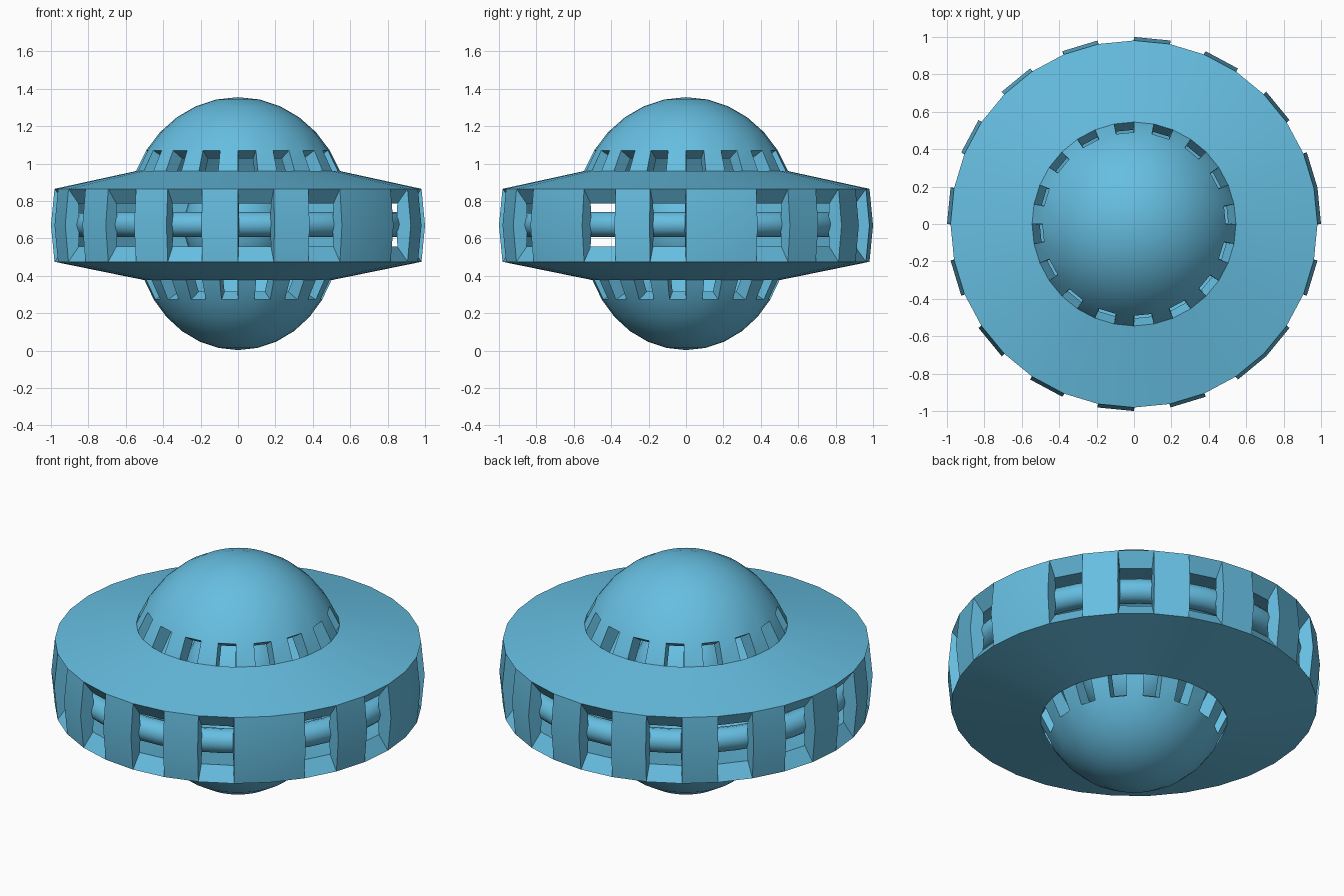
import bpy, bmesh, math

if "Cube" in bpy.data.objects:
    bpy.data.objects.remove(bpy.data.objects["Cube"])

SEG = 32
blue = bpy.data.materials.new("sky_blue")
blue.diffuse_color = (0.133, 0.515, 0.753, 1)
blue.use_nodes = True
blue.node_tree.nodes["Principled BSDF"].inputs["Base Color"].default_value = blue.diffuse_color


def finish(obj, name, angle):
    obj.name = name
    obj.data.materials.append(blue)
    bpy.ops.object.select_all(action='DESELECT')
    obj.select_set(True)
    bpy.context.view_layer.objects.active = obj
    bpy.ops.object.shade_smooth_by_angle(angle=math.radians(angle))


# Hull profile, bottom to top: lower dome, rim, upper dome (radius, height)
lats = [math.radians(22.5 + 11.25 * i) for i in range(6)]
s0 = math.sin(lats[0])


def dome(radius, z_base, z_tip):
    return [(radius * math.cos(a) / math.cos(lats[0]),
             z_base + (z_tip - z_base) * (math.sin(a) - s0) / (1 - s0)) for a in lats]


lower = dome(0.50, 0.377, 0.003)[::-1]
upper = dome(0.545, 0.96, 1.355)
rim = [(0.981, 0.475), (1.0, 0.67), (0.981, 0.865)]
profile = lower + rim + upper

# Openings: odd sectors in the lower dome, even in the upper, rim partly closed on the right
rim_open = {0, 2, 5, 7, 10, 12, 14} | set(range(16, 32, 2))
openings = {4: set(range(1, SEG, 2)), 6: rim_open, 7: rim_open, 9: set(range(0, SEG, 2))}

# Hull shell
bm = bmesh.new()
rows = []
for r, z in profile:
    rows.append([bm.verts.new((r * math.sin(2 * math.pi * k / SEG),
                               -r * math.cos(2 * math.pi * k / SEG), z)) for k in range(SEG)])
tip_low = bm.verts.new((0, 0, 0.003))
tip_high = bm.verts.new((0, 0, 1.355))
for i in range(len(rows) - 1):
    for k in range(SEG):
        if k in openings.get(i, ()):
            continue
        n = (k + 1) % SEG
        bm.faces.new((rows[i][k], rows[i][n], rows[i + 1][n], rows[i + 1][k]))
for k in range(SEG):
    n = (k + 1) % SEG
    bm.faces.new((tip_low, rows[0][n], rows[0][k]))
    bm.faces.new((tip_high, rows[-1][k], rows[-1][n]))
# the pole rows above replace a true end ring: remove nothing, just tidy
bm.normal_update()
mesh = bpy.data.meshes.new("hull")
bm.to_mesh(mesh)
bm.free()
hull = bpy.data.objects.new("hull", mesh)
bpy.context.collection.objects.link(hull)
bpy.context.view_layer.objects.active = hull
hull.select_set(True)
mod = hull.modifiers.new("thickness", 'SOLIDIFY')
mod.thickness = 0.08
mod.offset = -1
mod.use_even_offset = True
bpy.ops.object.modifier_apply(modifier=mod.name)
finish(hull, "hull", 30)

# Ring tube behind the rim openings
bpy.ops.mesh.primitive_torus_add(major_segments=48, minor_segments=12, major_radius=0.87,
                                 minor_radius=0.067, location=(0, 0, 0.675))
finish(bpy.context.object, "ring_tube", 60)

# Core ball in the middle
bpy.ops.mesh.primitive_uv_sphere_add(segments=32, ring_count=16, radius=0.29, location=(0, 0, 0.67))
finish(bpy.context.object, "core_ball", 60)
